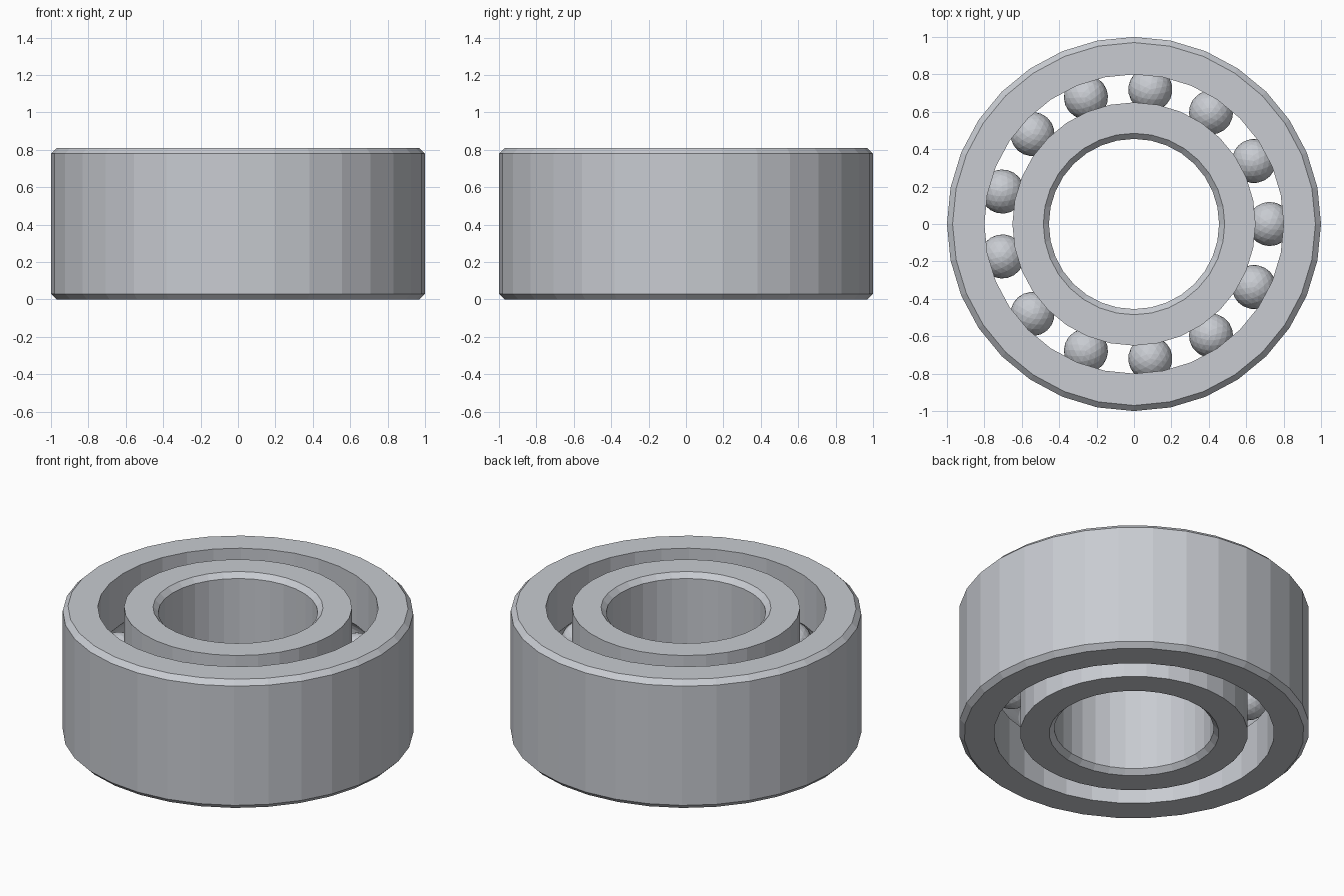
import bpy
import bmesh
import math

if "Cube" in bpy.data.objects:
    bpy.data.objects.remove(bpy.data.objects["Cube"], do_unlink=True)

SIDES, BALLS = 32, 13
HEIGHT, CHAMFER = 0.81, 0.03
MID = HEIGHT / 2
PITCH, BALL_R, GROOVE_R = 0.725, 0.118, 0.12   # ball circle, ball, race groove
INNER_LAND, OUTER_LAND = 0.65, 0.80            # ring faces either side of the gap
BORE, RIM = 0.455, 1.0

steel = bpy.data.materials.new("brushed steel grey")
steel.use_nodes = True
colour = (0.58, 0.60, 0.64, 1)
steel.diffuse_color = colour
steel.node_tree.nodes["Principled BSDF"].inputs["Base Color"].default_value = colour


def finish(bm, name):
    bmesh.ops.recalc_face_normals(bm, faces=bm.faces[:])
    mesh = bpy.data.meshes.new(name)
    bm.to_mesh(mesh)
    bm.free()
    mesh.materials.append(steel)
    obj = bpy.data.objects.new(name, mesh)
    bpy.context.collection.objects.link(obj)
    return obj


def groove(land, steps=8):
    """Arc of the ball race, from bottom to top, cut into the given land."""
    side = 1 if land > PITCH else -1
    half = math.acos(abs(land - PITCH) / GROOVE_R)
    angles = [half * (2 * i / steps - 1) for i in range(steps + 1)]
    return [(PITCH + side * GROOVE_R * math.cos(a), MID + GROOVE_R * math.sin(a))
            for a in angles]


def ring(name, land, edge):
    """Revolve a closed section: grooved land on one side, chamfered edge on the other."""
    shoulder = edge + math.copysign(CHAMFER, land - edge)
    profile = [(land, 0)] + groove(land) + [
        (land, HEIGHT), (shoulder, HEIGHT), (edge, HEIGHT - CHAMFER),
        (edge, CHAMFER), (shoulder, 0)]
    bm = bmesh.new()
    loops = []
    for i in range(SIDES):
        a = math.tau * i / SIDES
        loops.append([bm.verts.new((r * math.cos(a), r * math.sin(a), z))
                      for r, z in profile])
    n = len(profile)
    for i in range(SIDES):
        here, there = loops[i], loops[(i + 1) % SIDES]
        for j in range(n):
            k = (j + 1) % n
            bm.faces.new((here[j], there[j], there[k], here[k]))
    return finish(bm, name)


# Inner and outer rings
ring("outer_ring", OUTER_LAND, RIM)
ring("inner_ring", INNER_LAND, BORE)

# Faceted balls spaced evenly around the race
for i in range(BALLS):
    bm = bmesh.new()
    bmesh.ops.create_icosphere(bm, subdivisions=3, radius=BALL_R)
    ball = finish(bm, f"ball_{i + 1}")
    a = math.tau * i / BALLS
    ball.location = (PITCH * math.cos(a), PITCH * math.sin(a), MID)
    ball.rotation_euler.z = a
